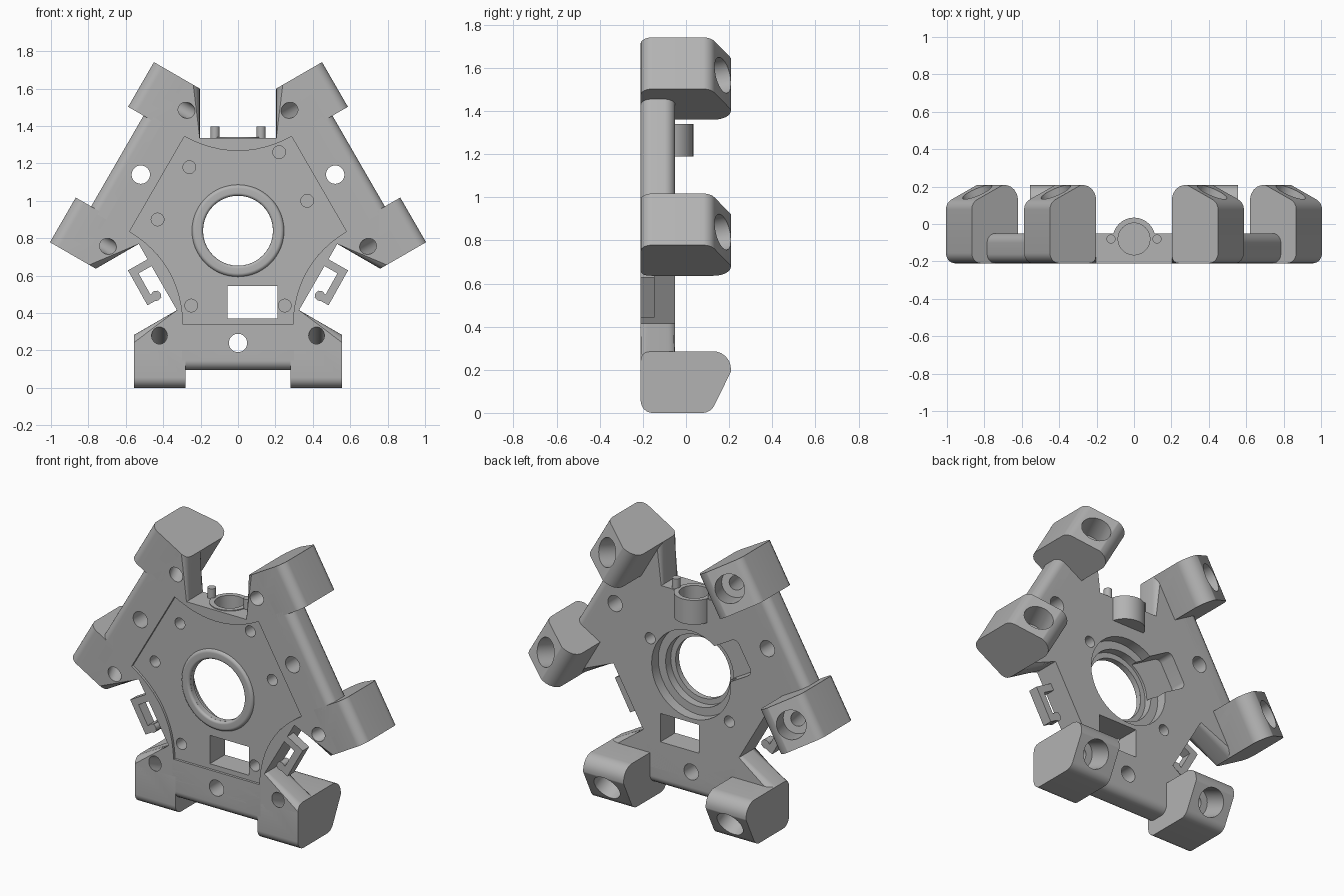
import bpy, bmesh, math
from mathutils import Vector, Matrix

cube = bpy.data.objects.get("Cube")
if cube:
    bpy.data.objects.remove(cube, do_unlink=True)

CZ = 0.84                  # height of the central axis
HALF = 0.556               # half length of an arm
FRONT, BACK = -0.21, -0.05
FLOOR = -0.195             # recessed front face

grey = bpy.data.materials.new("matte grey")
grey.use_nodes = True
grey.diffuse_color = (0.45, 0.45, 0.45, 1)
grey.node_tree.nodes["Principled BSDF"].inputs["Base Color"].default_value = grey.diffuse_color


def finish(name, bm):
    bmesh.ops.recalc_face_normals(bm, faces=bm.faces[:])
    mesh = bpy.data.meshes.new(name)
    bm.to_mesh(mesh)
    bm.free()
    mesh.materials.append(grey)
    ob = bpy.data.objects.new(name, mesh)
    bpy.context.scene.collection.objects.link(ob)
    return ob


def rounded(corners, steps=6):
    """Polygon from (a, b, radius) corners, with filleted corners."""
    out = []
    for i, (a, b, r) in enumerate(corners):
        p = Vector((a, b))
        if not r:
            out.append(p)
            continue
        u = (Vector(corners[i - 1][:2]) - p).normalized()
        v = (Vector(corners[(i + 1) % len(corners)][:2]) - p).normalized()
        half = u.angle(v) / 2
        c = p + (u + v).normalized() * r / math.sin(half)
        start = p + u * r / math.tan(half) - c
        end = p + v * r / math.tan(half) - c
        out += [c + start.lerp(end, k / steps).normalized() * r for k in range(steps + 1)]
    return out


def prism(name, pts, lo, hi, axis="y", bevel_length=None):
    """Extrude (x, z) points along y, or (y, z) points along x."""
    bm = bmesh.new()
    place = (lambda p, d: (p[0], d, p[1])) if axis == "y" else (lambda p, d: (d, p[0], p[1]))
    face = bm.faces.new([bm.verts.new(place(p, lo)) for p in pts])
    new = bmesh.ops.extrude_face_region(bm, geom=[face], use_keep_orig=True)["geom"]
    move = Vector(place((0, 0), hi - lo))
    bmesh.ops.translate(bm, vec=move, verts=[g for g in new if isinstance(g, bmesh.types.BMVert)])
    bmesh.ops.recalc_face_normals(bm, faces=bm.faces[:])
    if bevel_length:
        edges = [e for e in bm.edges if abs(e.calc_length() - bevel_length) < 0.01]
        bmesh.ops.bevel(bm, geom=edges, offset=0.035, segments=4, profile=0.5, affect="EDGES")
    return finish(name, bm)


def rod(name, a, b, r, sides=40):
    a, b = Vector(a), Vector(b)
    bm = bmesh.new()
    turn = (b - a).to_track_quat("Z", "Y").to_matrix().to_4x4()
    bmesh.ops.create_cone(bm, cap_ends=True, segments=sides, radius1=r, radius2=r,
                          depth=(b - a).length, matrix=Matrix.Translation((a + b) / 2) @ turn)
    return finish(name, bm)


def drill(x, z, r, y0, y1):
    return rod("cutter", (x, y0, z), (x, y1, z), r)


def rect(x0, x1, z0, z1, r=0):
    return rounded([(x0, z0, r), (x1, z0, r), (x1, z1, r), (x0, z1, r)])


def cut(ob, cutters):
    for c in cutters:
        m = ob.modifiers.new("cut", "BOOLEAN")
        m.operation, m.solver, m.object = "DIFFERENCE", "EXACT", c
    deps = bpy.context.evaluated_depsgraph_get()
    mesh = bpy.data.meshes.new_from_object(ob.evaluated_get(deps))
    ob.modifiers.clear()
    ob.data = mesh
    for c in cutters:
        bpy.data.objects.remove(c, do_unlink=True)


def spin(deg):
    """Turn about the central axis."""
    c = Matrix.Translation((0, 0, CZ))
    return c @ Matrix.Rotation(math.radians(-deg), 4, "Y") @ c.inverted()


def turned(ob, deg):
    ob.data.transform(spin(deg))
    return ob


def copy_of(ob, name, matrix):
    new = bpy.data.objects.new(name, ob.data.copy())
    new.data.transform(matrix)
    if matrix.determinant() < 0:
        new.data.flip_normals()
    bpy.context.scene.collection.objects.link(new)
    return new


def screw(x):
    return rod("cutter", (x, -0.30, 0.319), (x, 0.1, 0.145), 0.042)


# Central plate: three-fold outline with rounded arm shoulders
tip = Vector((HALF, 0.283))
inner = tip + Vector((-0.866, 0.5)) * 0.265
third = [(-inner.x, inner.y), (-tip.x, tip.y), (-tip.x, 0.2), (tip.x, 0.2), tuple(tip), tuple(inner)]
outline = []
for deg in (0, 120, 240):
    outline += [(q.x, q.z) for q in (spin(deg) @ Vector((x, 0, z)) for x, z in third)]
plate = prism("central_plate", outline, FRONT, BACK, bevel_length=0.265)

# Recess outline: straight along the arms, bowed inward between them
recess = []
for k in range(6):
    a0, a1, mid = (math.radians(60 * k + d) for d in (0, 60, 30))
    p = Vector((math.cos(a0), math.sin(a0))) * 0.585
    q = Vector((math.cos(a1), math.sin(a1))) * 0.585
    n = 12 if k % 2 else 1
    for i in range(n):
        t = i / n
        bow = 0.08 * 4 * t * (1 - t)
        recess.append(p.lerp(q, t) - Vector((math.cos(mid), math.sin(mid))) * bow + Vector((0, CZ)))

cutters = [
    prism("cutter", recess, -0.3, FLOOR),
    drill(0, CZ, 0.187, -0.4, 0.2),
    drill(0, CZ, 0.22, -0.165, 0.2),
    drill(0, CZ, 0.27, -0.115, 0.2),
    prism("cutter", rect(-0.055, 0.21, 0.37, 0.545), -0.4, 0.2),
    turned(prism("cutter", rect(-0.42, -0.05, CZ - 0.11, CZ + 0.11, 0.035), -0.15, 0.2), -30),
    rod("cutter", (0, -0.08, 1.21), (0, -0.08, 1.5), 0.085),
]
# Small blind holes, front then back
for x, z in ((-0.26, 0.34), (-0.43, 0.06), (0.22, 0.42), (0.37, 0.16), (-0.25, -0.4), (0.25, -0.4)):
    cutters.append(drill(x, CZ + z, 0.034, -0.4, -0.1))
for x, z in ((0.28, 0.15), (-0.26, -0.22)):
    cutters.append(drill(x, CZ + z, 0.034, -0.13, 0.2))
# Arm holes and screw holes
for deg in (0, 120, 240):
    cutters.append(turned(drill(0, 0.24, 0.049, -0.4, 0.2), deg))
    cutters += [turned(screw(s * 0.42), deg) for s in (-1, 1)]
cut(plate, cutters)

# One arm beam and one foot, then repeat them around the axis
beam = prism("arm_beam_1", rounded([(FRONT, 0.095, 0.05), (BACK, 0.095, 0.05),
                                    (BACK, 0.34, 0), (FRONT, 0.34, 0)]), -0.3, 0.3, "x")
cut(beam, [drill(0, 0.24, 0.049, -0.4, 0.2)])
foot = prism("foot_1_left", rounded([(FRONT, 0, 0.055), (0.114, 0, 0.06), (0.208, 0.19, 0.02),
                                     (0.208, 0.285, 0.08), (FRONT, 0.285, 0.05)]), 0.28, HALF, "x")
cut(foot, [screw(0.42), rod("cutter", (0.42, 0.03, 0.176), (0.42, 0.4, 0.015), 0.085)])

solids = [plate, beam, foot]
flip = Matrix.Scale(-1, 4, (1, 0, 0))
for i, deg in enumerate((0, 120, 240), 1):
    if deg:
        solids.append(copy_of(beam, f"arm_beam_{i}", spin(deg)))
        solids.append(copy_of(foot, f"foot_{i}_left", spin(deg)))
    solids.append(copy_of(foot, f"foot_{i}_right", spin(deg) @ flip))

# Rounded rim around the central opening
bm = bmesh.new()
profile = rounded([(0.187, -0.17, 0), (0.187, FRONT, 0.015), (0.247, FRONT, 0.02), (0.247, -0.17, 0)])
ring = bm.faces.new([bm.verts.new((r, y, CZ)) for r, y in profile])
edges = ring.edges[:]
bmesh.ops.delete(bm, geom=[ring], context="FACES_ONLY")
bmesh.ops.spin(bm, geom=bm.verts[:] + edges, cent=(0, 0, CZ), axis=(0, 1, 0),
               angle=math.tau, steps=64, use_merge=True)
bmesh.ops.remove_doubles(bm, verts=bm.verts[:], dist=0.0001)
solids.append(finish("opening_rim", bm))

# Socket and two pins on the top edge
socket = rod("top_socket", (0, -0.08, 1.19), (0, -0.08, 1.34), 0.114)
cut(socket, [rod("cutter", (0, -0.08, 1.21), (0, -0.08, 1.5), 0.085)])
solids.append(socket)
for side, s in (("left", 1), ("right", -1)):
    solids.append(rod(f"top_pin_{side}", (s * 0.123, -0.08, 1.3), (s * 0.123, -0.08, 1.397), 0.024, 20))

    # Hooked cable clip on the lower side edge
    path = [Vector((s * x, z)) for x, z in ((0.44, 0.688), (0.56, 0.62), (0.476, 0.47), (0.438, 0.492))]
    for n, (p, q) in enumerate(zip(path, path[1:]), 1):
        d = (q - p).normalized() * 0.021
        w = Vector((-d.y, d.x))
        solids.append(prism(f"clip_{side}_part_{n}", [p - d + w, p - d - w, q + d - w, q + d + w],
                            FRONT, -0.147))
    end = path[-1]
    solids.append(rod(f"clip_{side}_tip", (end.x, FRONT, end.y), (end.x, -0.147, end.y), 0.027, 20))

# Smooth shading with sharp edges kept
bpy.ops.object.select_all(action="DESELECT")
for ob in solids:
    ob.select_set(True)
bpy.context.view_layer.objects.active = plate
bpy.ops.object.shade_smooth_by_angle(angle=math.radians(30))
